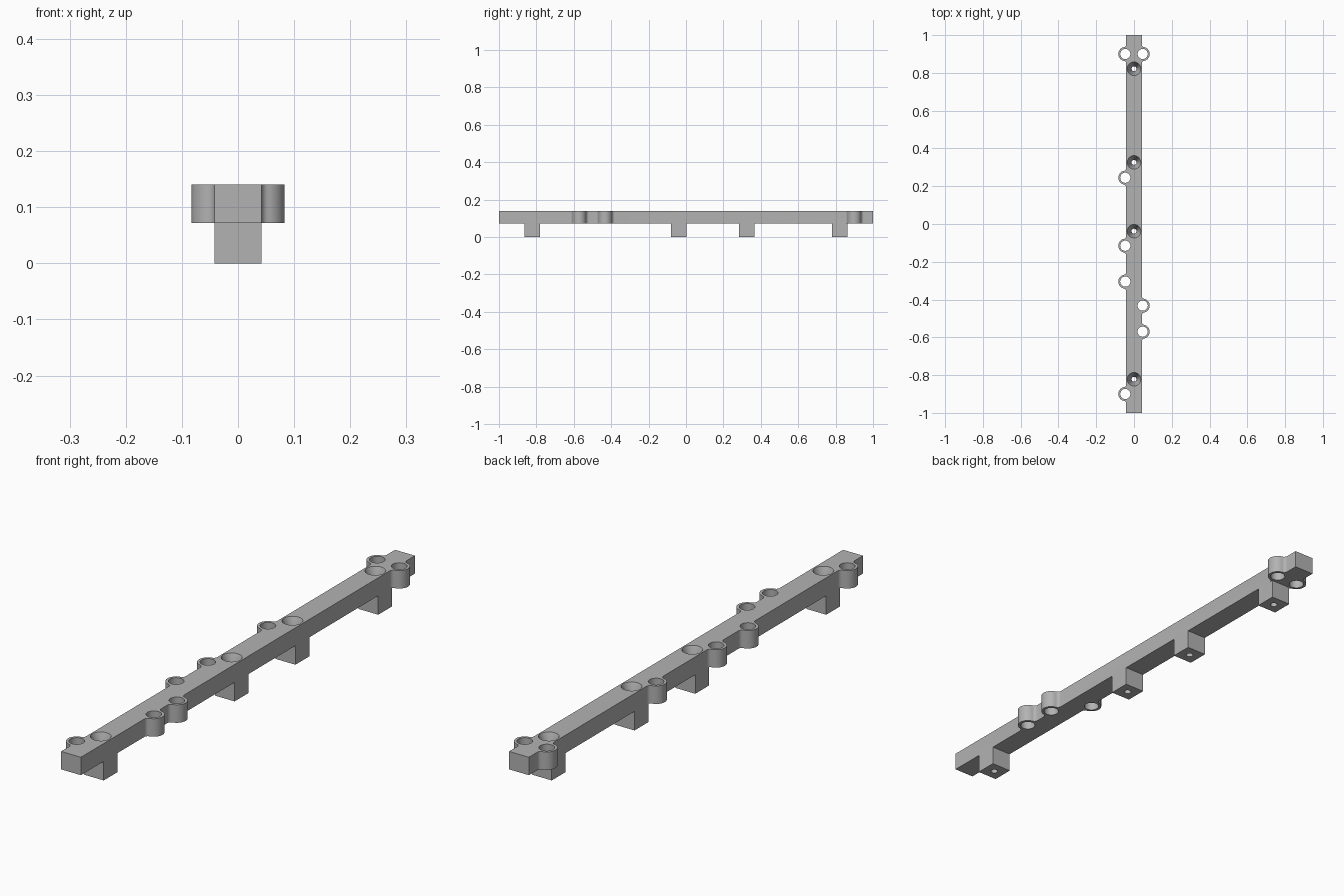
import bpy, bmesh
from math import sin, cos, pi, sqrt, atan2

if "Cube" in bpy.data.objects:
    bpy.data.objects.remove(bpy.data.objects["Cube"], do_unlink=True)

HALF_W, BASE, TOP = 0.0415, 0.072, 0.14
LUG_X, LUG_R, LUG_HOLE, FILLET = 0.046, 0.037, 0.027, 0.015
FEET = (-0.822, -0.038, 0.326, 0.822)
LUGS = {1: (-0.57, -0.432, 0.90), -1: (-0.90, -0.305, -0.115, 0.245, 0.90)}

grey = bpy.data.materials.new("plain grey")
grey.use_nodes = True
colour = (0.45, 0.45, 0.45, 1)
grey.diffuse_color = colour
grey.node_tree.nodes["Principled BSDF"].inputs["Base Color"].default_value = colour


def make(name, bm):
    bmesh.ops.recalc_face_normals(bm, faces=bm.faces)
    mesh = bpy.data.meshes.new(name)
    bm.to_mesh(mesh)
    bm.free()
    mesh.materials.append(grey)
    obj = bpy.data.objects.new(name, mesh)
    bpy.context.collection.objects.link(obj)
    return obj


def arc(cx, cy, r, a, b, n):
    return [(cx + r * cos(a + (b - a) * i / n), cy + r * sin(a + (b - a) * i / n))
            for i in range(n + 1)]


def lug_outline(y):
    """Rounded lug on the +x edge, blended into the bar by fillets, front to back."""
    fx = HALF_W + FILLET
    dy = sqrt((LUG_R + FILLET) ** 2 - (fx - LUG_X) ** 2)
    turn = atan2(dy, fx - LUG_X)
    return (arc(fx, y - dy, FILLET, pi, pi - turn, 6)
            + arc(LUG_X, y, LUG_R, -turn, turn, 24)[1:-1]
            + arc(fx, y + dy, FILLET, pi + turn, pi, 6))


def side(s):
    pts = [(HALF_W, -1)]
    for y in LUGS[s]:
        pts += lug_outline(y)
    return [(s * x, y) for x, y in pts + [(HALF_W, 1)]]


def prism(bm, outline, z0, z1):
    face = bm.faces.new([bm.verts.new((x, y, z0)) for x, y in outline])
    up = bmesh.ops.extrude_face_region(bm, geom=[face])["geom"]
    bmesh.ops.translate(bm, vec=(0, 0, z1 - z0),
                        verts=[v for v in up if isinstance(v, bmesh.types.BMVert)])


def turned(bm, x, y, profile, n=32):
    """Closed solid of revolution from (radius, height) pairs."""
    rings = [[bm.verts.new((x + r * cos(2 * pi * i / n), y + r * sin(2 * pi * i / n), z))
              for i in range(n)] for r, z in profile]
    for a, b in zip(rings, rings[1:]):
        for i in range(n):
            j = (i + 1) % n
            bm.faces.new((a[i], a[j], b[j], b[i]))
    bm.faces.new(rings[0][::-1])
    bm.faces.new(rings[-1])


def combine(target, other, operation):
    mod = target.modifiers.new(operation.lower(), "BOOLEAN")
    mod.object, mod.operation, mod.solver = other, operation, "EXACT"
    bpy.ops.object.select_all(action="DESELECT")
    target.select_set(True)
    bpy.context.view_layer.objects.active = target
    bpy.ops.object.modifier_apply(modifier=mod.name)
    bpy.data.objects.remove(other, do_unlink=True)


# Long bar with its side lugs
bm = bmesh.new()
prism(bm, side(1) + side(-1)[::-1], BASE, TOP)
bar = make("mounting_bar", bm)

# Square feet underneath
bm = bmesh.new()
for y in FEET:
    h = HALF_W
    prism(bm, [(-h, y - h), (h, y - h), (h, y + h), (-h, y + h)], 0, BASE)
combine(bar, make("feet", bm), "UNION")

# Straight lug holes and countersunk screw holes through the feet
bm = bmesh.new()
for s, places in LUGS.items():
    for y in places:
        turned(bm, s * LUG_X, y, [(LUG_HOLE, BASE - 0.02), (LUG_HOLE, TOP + 0.02)])
for y in FEET:
    turned(bm, 0, y, [(0.013, -0.02), (0.013, 0.08), (0.036, TOP), (0.036, TOP + 0.02)])
combine(bar, make("drills", bm), "DIFFERENCE")

bpy.ops.object.shade_smooth_by_angle(angle=pi / 6)
